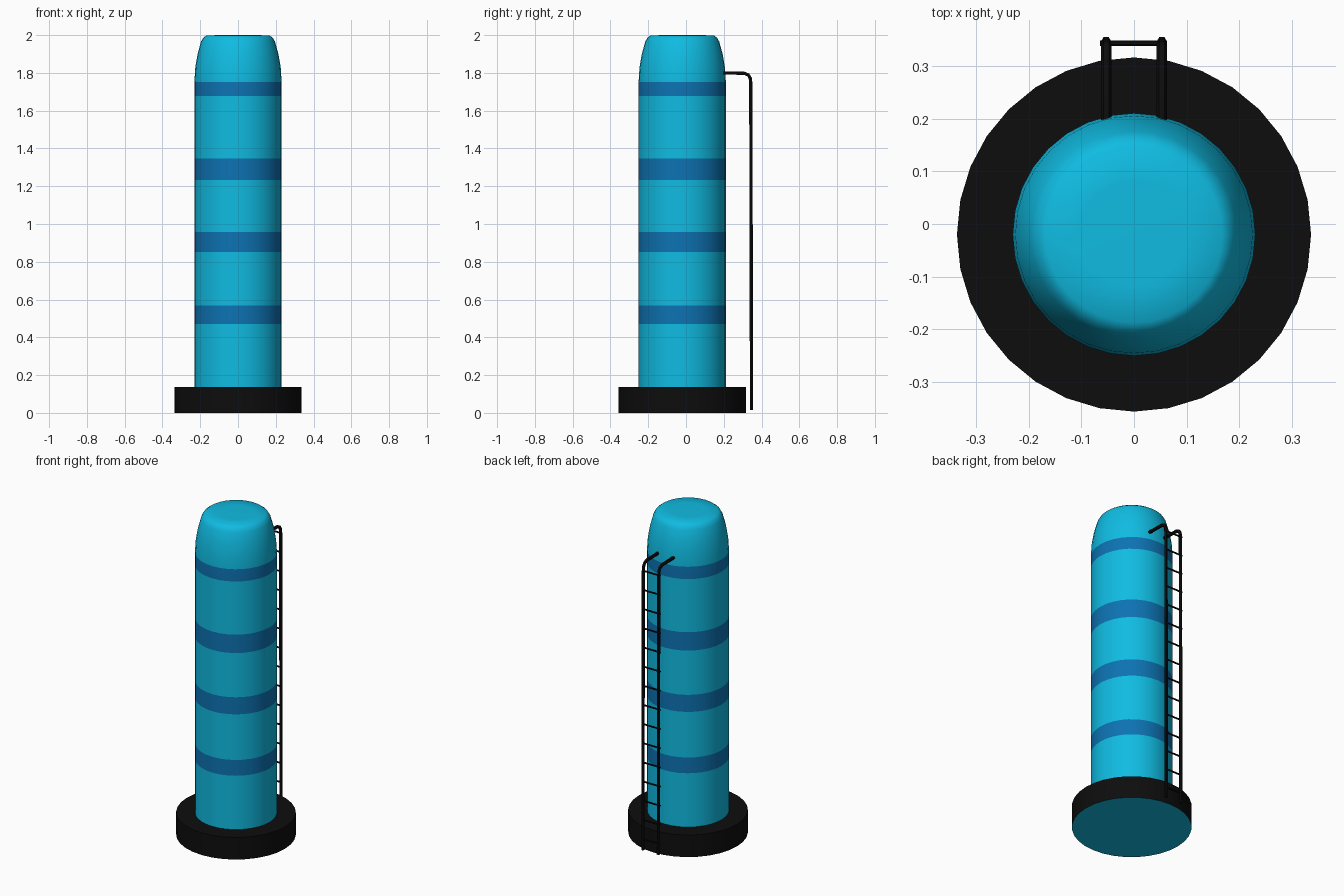
import bpy, math

if "Cube" in bpy.data.objects:
    bpy.data.objects.remove(bpy.data.objects["Cube"])

CY = -0.02      # tank axis in y
SEGS = 32


def material(name, rgb):
    m = bpy.data.materials.new(name)
    m.diffuse_color = (*rgb, 1)
    m.use_nodes = True
    m.node_tree.nodes["Principled BSDF"].inputs["Base Color"].default_value = m.diffuse_color
    return m


cyan = material("cyan_paint", (0.005, 0.50, 0.76))
blue = material("blue_paint", (0.004, 0.17, 0.45))
black = material("black_metal", (0.004, 0.004, 0.004))


def smooth(obj, angle):
    bpy.ops.object.select_all(action='DESELECT')
    obj.select_set(True)
    bpy.context.view_layer.objects.active = obj
    bpy.ops.object.shade_smooth_by_angle(angle=math.radians(angle))


def add_mesh(name, verts, faces, mats, slots, angle):
    me = bpy.data.meshes.new(name)
    me.from_pydata(verts, [], faces)
    for m in mats:
        me.materials.append(m)
    for p, s in zip(me.polygons, slots):
        p.material_index = s
    obj = bpy.data.objects.new(name, me)
    bpy.context.collection.objects.link(obj)
    smooth(obj, angle)
    return obj


def lathe(name, profile, mats, slots, cap_bottom=False, cap_top=False, angle=50):
    """Spin (radius, z) points around the tank axis; slots holds one material per step."""
    verts = [(r * math.cos(2 * math.pi * k / SEGS), CY + r * math.sin(2 * math.pi * k / SEGS), z)
             for r, z in profile for k in range(SEGS)]
    faces, ids = [], []
    for i, s in enumerate(slots):
        for k in range(SEGS):
            n = (k + 1) % SEGS
            faces.append((i * SEGS + k, i * SEGS + n, (i + 1) * SEGS + n, (i + 1) * SEGS + k))
            ids.append(s)
    if cap_bottom:
        faces.append(tuple(reversed(range(SEGS))))
        ids.append(slots[0])
    if cap_top:
        faces.append(tuple(range((len(profile) - 1) * SEGS, len(profile) * SEGS)))
        ids.append(slots[-1])
    return add_mesh(name, verts, faces, mats, ids, angle)


# Base plinth: black ring with a painted underside
lathe("base", [(0.27, 0), (0.337, 0), (0.337, 0.137), (0.225, 0.137)],
      [cyan, black], [0, 1, 1], cap_bottom=True)

# Tank body: straight wall with four painted bands, then the rounded shoulder
R = 0.231
profile, slots = [(R, 0.13)], []
for z0, z1 in [(0.471, 0.569), (0.852, 0.958), (1.233, 1.347), (1.677, 1.753)]:
    profile += [(R, z0), (R, z1)]
    slots += [0, 1]
for p in [(0.226, 1.83), (0.214, 1.90), (0.196, 1.965), (0.185, 1.985), (0.168, 1.998), (0.10, 2.0)]:
    profile.append(p)
    slots.append(0)
lathe("tank_body", profile, [cyan, blue], slots, cap_top=True, angle=60)


def tube(name, points, radius):
    cu = bpy.data.curves.new(name, 'CURVE')
    cu.dimensions = '3D'
    cu.bevel_depth = radius
    cu.bevel_resolution = 1
    cu.use_fill_caps = True
    sp = cu.splines.new('POLY')
    sp.points.add(len(points) - 1)
    for pt, co in zip(sp.points, points):
        pt.co = (*co, 1)
    obj = bpy.data.objects.new(name, cu)
    bpy.context.collection.objects.link(obj)
    bpy.ops.object.select_all(action='DESELECT')
    obj.select_set(True)
    bpy.context.view_layer.objects.active = obj
    bpy.ops.object.convert(target='MESH')
    obj = bpy.context.view_layer.objects.active
    obj.data.materials.clear()
    obj.data.materials.append(black)
    smooth(obj, 50)
    return obj


# Ladder rails: bend over at the top to meet the tank
path = [(0.347, 0.015), (0.343, 1.745), (0.340, 1.772), (0.330, 1.789),
        (0.308, 1.798), (0.195, 1.800)]
for side, x in (("left", -0.053), ("right", 0.053)):
    tube("ladder_rail_" + side, [(x, y, z) for y, z in path], 0.010)

# Ladder rungs
for i in range(15):
    z = 0.08 + 0.119 * i
    tube(f"ladder_rung_{i + 1}", [(-0.065, 0.344, z), (0.056, 0.344, z)], 0.005)
